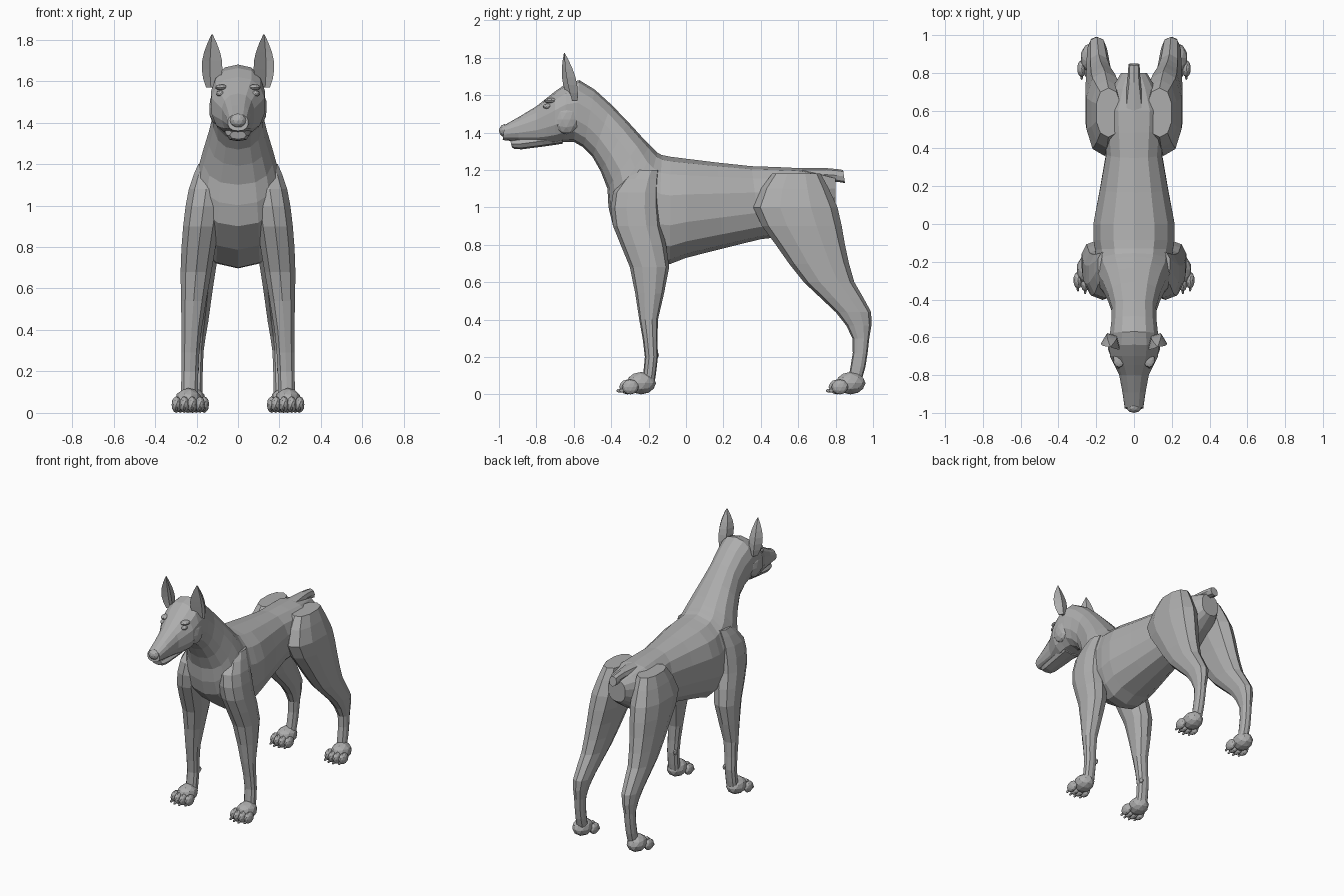
import bpy, bmesh
from math import sin, cos, pi
from mathutils import Vector, Matrix

cube = bpy.data.objects.get("Cube")
if cube:
    bpy.data.objects.remove(cube)

GREY = (0.42, 0.42, 0.42, 1)
coat = bpy.data.materials.new("grey coat")
coat.use_nodes = True
coat.diffuse_color = GREY
coat.node_tree.nodes["Principled BSDF"].inputs["Base Color"].default_value = GREY


def finish(name, bm):
    """Turn a bmesh into a flat-shaded object in the coat colour."""
    bmesh.ops.recalc_face_normals(bm, faces=bm.faces)
    mesh = bpy.data.meshes.new(name)
    bm.to_mesh(mesh)
    bm.free()
    mesh.materials.append(coat)
    bpy.context.collection.objects.link(bpy.data.objects.new(name, mesh))


def skin(name, rings):
    """Join rings of points into a closed surface."""
    bm = bmesh.new()
    loops = [[bm.verts.new(point) for point in ring] for ring in rings]
    for lower, upper in zip(loops, loops[1:]):
        for i in range(len(lower)):
            bm.faces.new((lower[i - 1], lower[i], upper[i], upper[i - 1]))
    bm.faces.new(loops[0])
    bm.faces.new(loops[-1])
    finish(name, bm)


def blob(name, centre, size):
    """Faceted ellipsoid with the given half sizes."""
    bm = bmesh.new()
    placement = Matrix.Translation(centre) @ Matrix.Diagonal((*size, 1))
    bmesh.ops.create_icosphere(bm, subdivisions=2, radius=1, matrix=placement)
    finish(name, bm)


def halfway(before, start, end, after):
    """Point on a smooth curve midway between start and end."""
    return (start + end) * 0.5 + (start + end - before - after) * 0.06


def smooth(sections):
    """Add one curved section between each neighbouring pair."""
    rows = [Vector(section) for section in sections]
    padded = [rows[0], *rows, rows[-1]]
    result = []
    for group in zip(padded, padded[1:], padded[2:], padded[3:]):
        result += [group[1], halfway(*group)]
    return result + [rows[-1]]


def rounded(value):
    """Push a circle coordinate slightly towards a square outline."""
    return abs(value) ** 0.85 * (1 if value > 0 else -1)


def loft(name, sections, sides=12):
    """Each section: top y and z, bottom y and z, half width, centre x."""
    angles = [2 * pi * i / sides for i in range(sides)]
    rings = []
    for top_y, top_z, low_y, low_z, width, x in smooth(sections):
        top, low = Vector((x, top_y, top_z)), Vector((x, low_y, low_z))
        middle, reach = (top + low) / 2, (top - low) / 2
        across = Vector((width, 0, 0))
        rings.append([middle + reach * rounded(cos(a)) + across * rounded(sin(a))
                      for a in angles])
    skin(name, rings)


def centred(*sections):
    return [(*section, 0) for section in sections]


def leg(name, outline, side, foot_x, lean, thin, swell):
    """Outline rows: height, front y, back y. Thickness follows depth."""
    loft(name, [(front, z, back, z, thin + swell * (back - front),
                 side * (foot_x - lean * z * z))
                for z, front, back in outline], sides=10)


def paw(name, x, y, side):
    """Pad, four fanned toes with the middle pair in front, and claws."""
    blob(name + "_pad", (side * x, y, 0.06), (0.065, 0.08, 0.06))
    for number, place in enumerate((-1.5, -0.5, 0.5, 1.5)):
        toe_x = side * (x + place * 0.038)
        toe_y = y - 0.08 + 0.015 * abs(place)
        label = f"{name}_toe_{number}"
        blob(label, (toe_x, toe_y, 0.04), (0.024, 0.045, 0.04))
        blob(label + "_claw", (toe_x, toe_y - 0.045, 0.02), (0.007, 0.015, 0.01))


def ear(name, side):
    """Upright leaf shape with a hollow front, narrowing to a tip."""
    rings = []
    for step in range(7):
        t = step / 6
        w = 0.05 * sin(pi * (0.2 + 0.78 * t))
        base = Vector((0.125 * side, -0.6 - 0.05 * t, 1.57 + 0.255 * t))
        outline = ((-1, -0.8), (-0.7, 0.4), (0.4, 0.7), (1, -0.3), (0.2, 0.1))
        rings.append([base + Vector((px * side, py, 0)) * w for px, py in outline])
    skin(name, rings)


# Trunk, neck and head in one sweep from rump to muzzle
loft("body", centred(
    (0.8, 1.16, 0.8, 1, 0.07),
    (0.6, 1.21, 0.6, 0.86, 0.17),
    (0.35, 1.22, 0.4, 0.83, 0.15),
    (0, 1.26, 0, 0.73, 0.22),
    (-0.13, 1.28, -0.15, 0.7, 0.21),
    (-0.17, 1.31, -0.39, 0.9, 0.2),
    (-0.23, 1.37, -0.42, 1.1, 0.17),
    (-0.4, 1.55, -0.5, 1.27, 0.12),
    (-0.57, 1.68, -0.6, 1.35, 0.13),
    (-0.7, 1.62, -0.7, 1.34, 0.13),
    (-0.8, 1.54, -0.8, 1.34, 0.08),
    (-0.97, 1.44, -0.98, 1.36, 0.05)), sides=14)
loft("lower_jaw", centred(
    (-0.66, 1.4, -0.66, 1.34, 0.07),
    (-0.88, 1.37, -0.88, 1.31, 0.055),
    (-0.94, 1.36, -0.93, 1.32, 0.04)), sides=8)
loft("tail", centred(
    (0.58, 1.21, 0.6, 1.12, 0.06),
    (0.75, 1.21, 0.75, 1.14, 0.035),
    (0.84, 1.2, 0.85, 1.13, 0.03)), sides=8)
blob("nose", (0, -0.97, 1.41), (0.04, 0.03, 0.035))

FRONT_OUTLINE = ((1.2, -0.28, -0.14), (1.08, -0.39, -0.14), (0.9, -0.39, -0.13),
                 (0.68, -0.3, -0.09), (0.4, -0.25, -0.15), (0.2, -0.22, -0.15),
                 (0.05, -0.24, -0.17))
HIND_OUTLINE = ((1.18, 0.46, 0.72), (1, 0.36, 0.81), (0.8, 0.48, 0.85),
                (0.6, 0.63, 0.9), (0.44, 0.8, 0.99), (0.3, 0.89, 0.98),
                (0.15, 0.88, 0.96), (0.05, 0.86, 0.93))

# Paired parts
for label, side in (("left", 1), ("right", -1)):
    leg(label + "_front_leg", FRONT_OUTLINE, side, 0.235, 0.07, 0.025, 0.25)
    leg(label + "_hind_leg", HIND_OUTLINE, side, 0.205, 0.05, 0.02, 0.18)
    paw(label + "_front_paw", 0.24, -0.24, side)
    paw(label + "_hind_paw", 0.22, 0.88, side)
    ear(label + "_ear", side)
    blob(label + "_eye", (side * 0.085, -0.74, 1.54), (0.02, 0.025, 0.015))
    blob(label + "_brow", (side * 0.08, -0.72, 1.57), (0.03, 0.04, 0.015))
    blob(label + "_cheek", (side * 0.105, -0.64, 1.47), (0.035, 0.07, 0.08))
    blob(label + "_dew_claw", (side * 0.2, -0.16, 0.21), (0.012, 0.015, 0.02))
